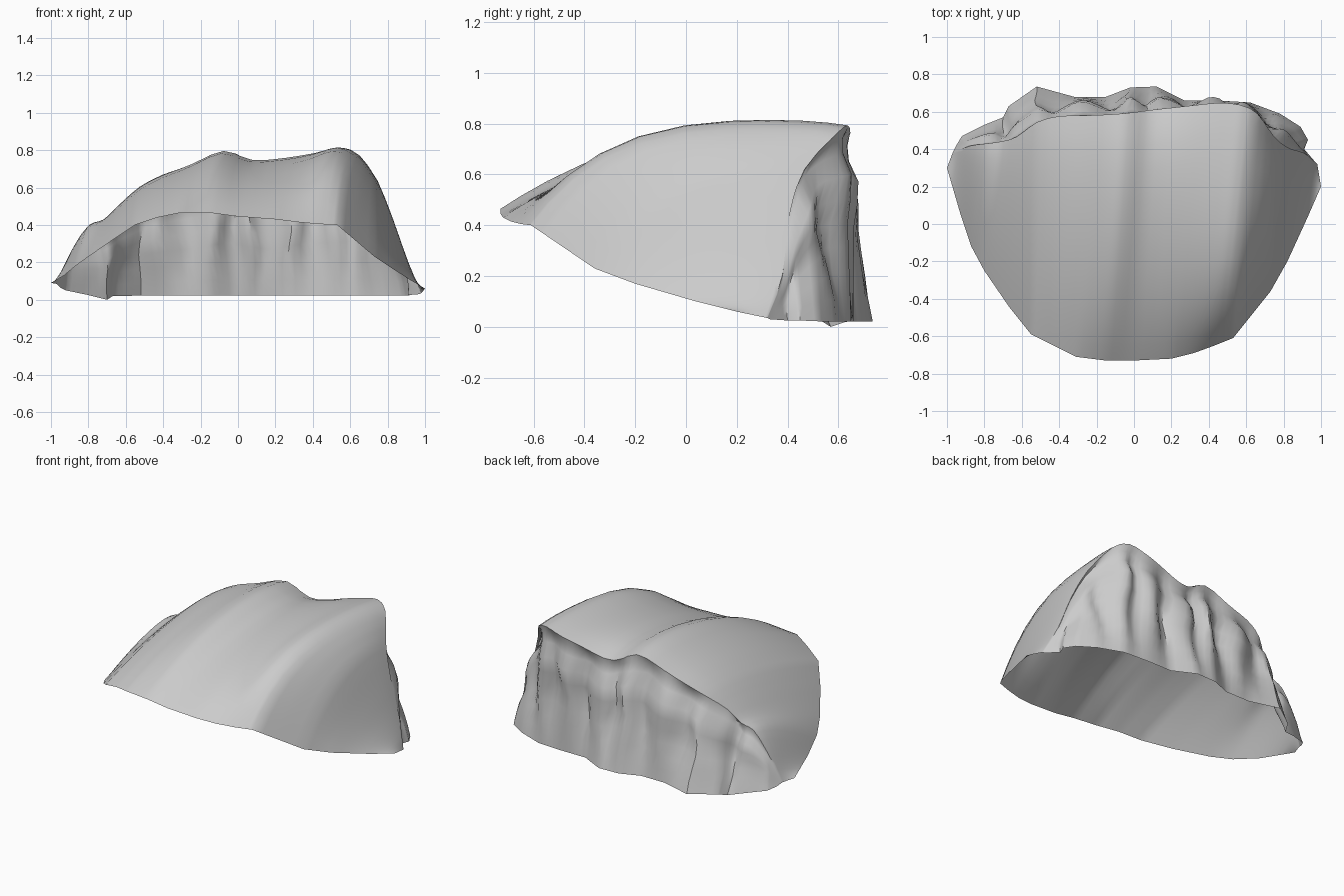
import bpy, bmesh, math
from mathutils import Vector

# Guide lines, left to right: open front lip, cliff-top rim, foot of the cliff
LIP = [(-1, .30, .09), (-.93, .06, .13), (-.87, -.12, .18), (-.8, -.25, .23), (-.67, -.44, .32),
       (-.55, -.59, .40), (-.43, -.65, .44), (-.31, -.71, .465), (-.15, -.73, .465), (0, -.73, .445),
       (.2, -.72, .43), (.32, -.69, .415), (.43, -.65, .405), (.53, -.61, .40), (.73, -.36, .23),
       (.82, -.2, .17), (.93, .04, .10), (1, .2, .06)]
RIM = [(-.97, .38, .085), (-.88, .42, .29), (-.79, .43, .42), (-.71, .44, .43), (-.63, .46, .52),
       (-.52, .55, .62), (-.40, .58, .68), (-.24, .58, .73), (-.05, .59, .825), (.09, .61, .755),
       (.28, .63, .77), (.45, .65, .79), (.57, .64, .825), (.66, .60, .795), (.75, .46, .65),
       (.83, .40, .44), (.91, .385, .20), (.98, .32, .035)]
FOOT = [(-.95, .42, .065), (-.92, .47, .05), (-.80, .53, .025), (-.70, .57, 0), (-.67, .63, .02),
        (-.52, .735, .022), (-.32, .68, .022), (-.15, .68, .022), (-.02, .73, .022),
        (.12, .735, .022), (.27, .66, .022), (.45, .66, .022), (.62, .65, .022), (.78, .59, .022),
        (.89, .52, .022), (.93, .45, .025), (.91, .40, .025), (.97, .33, .03)]
# How strongly each column bulges between lip and rim
BULGE = [1, 1.3, 1.5, 1.6, 1.7, 1.9, 2.1, 2.3, 2.6, 2.5, 2.7, 3.2, 4.1, 4.3, 2.9, 1.7, 1.2, 1]
# Vertical pillars (+) and hollows (-) on the cliff: x, width, depth
PILLARS = [(-.69, .035, -.06), (-.43, .06, -.04), (-.27, .06, .03), (-.13, .05, -.04),
           (-.02, .03, .02), (.07, .04, -.04), (.15, .04, .01), (.29, .05, -.05),
           (.40, .04, .01), (.52, .05, -.05), (.71, .06, -.08)]
SUB = 5
TOP = [0, .06, .14, .24, .36, .5, .64, .76, .86, .94, 1]
WALL = [.06, .14, .25, .38, .5, .62, .75, .88, 1]


def between(points, u):
    i = min(int(u), len(points) - 2)
    return Vector(points[i]).lerp(Vector(points[i + 1]), u - i)


def softened(points, u):
    # average of neighbouring samples rounds the corners of a guide line
    end = len(points) - 1
    r = min(.4, u, end - u)
    return (between(points, u - r) + 2 * between(points, u) + between(points, u + r)) / 4


def column(u):
    lip, rim, foot = between(LIP, u), softened(RIM, u), between(FOOT, u)
    power = softened([(b, 0) for b in BULGE], u).x
    droop = .05 * math.exp(-((rim.x - .12) / .2) ** 2) + .025 * min(1, rim.z / .7) ** 2
    pts = []
    # weathered top slope, rolling over at the back
    for t in TOP:
        p = lip.lerp(rim, t)
        p.z = lip.z + (rim.z - lip.z) * (1 - (1 - t) ** power) - droop * t ** 9
        pts.append(p)
    rim = pts[-1]
    # cliff face
    height = min(1, max(0, rim.z - .15) / .4)
    for s in WALL:
        p = rim.lerp(foot, s)
        env = math.sin(math.pi * min(1, s * 1.05) ** .8) if s < .95 else 0
        push = sum(d * math.exp(-((p.x - x) / w) ** 2) for x, w, d in PILLARS)
        ledge = .03 * math.exp(-((s - .3) / .1) ** 2) - .02 * math.exp(-((s - .1) / .06) ** 2)
        p.y += height * (env * push + ledge)
        p.x += height * env * .015 * math.sin(9 * s + 14 * p.x)
        pts.append(p)
    return pts


# Rock shell, open at the front and underneath
bm = bmesh.new()
n = (len(LIP) - 1) * SUB + 1
grid = [[bm.verts.new(p) for p in column(i / SUB)] for i in range(n)]
for a, b in zip(grid, grid[1:]):
    for j in range(len(a) - 1):
        bm.faces.new((a[j], b[j], b[j + 1], a[j + 1]))
mesh = bpy.data.meshes.new("cliff_rock")
bm.to_mesh(mesh)
bm.free()
rock = bpy.data.objects.new("cliff_rock", mesh)
bpy.context.collection.objects.link(rock)
bpy.context.view_layer.objects.active = rock
rock.select_set(True)
bpy.ops.object.shade_smooth_by_angle(angle=math.radians(45))
